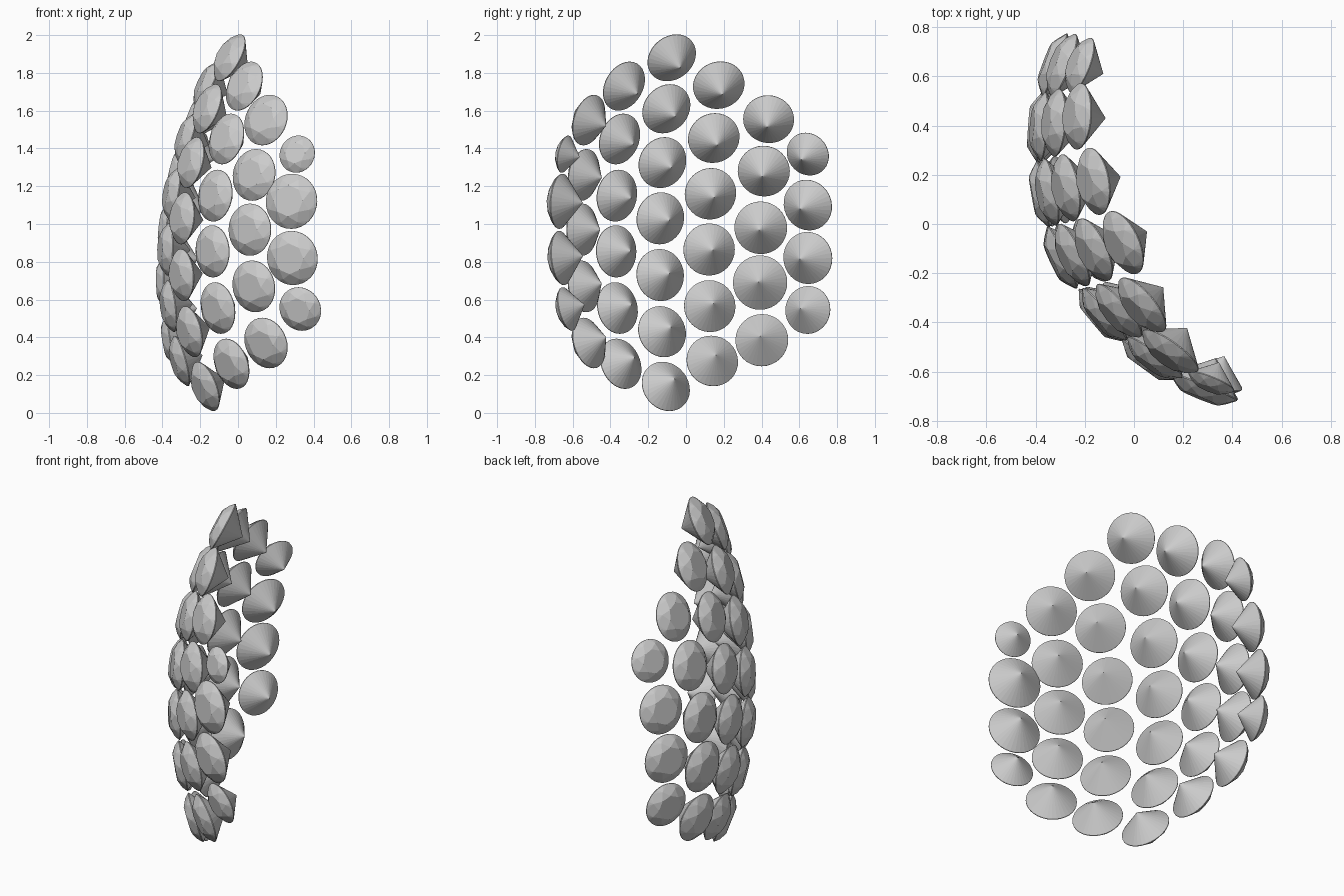
import bpy, math
from mathutils import Vector

if "Cube" in bpy.data.objects:
    bpy.data.objects.remove(bpy.data.objects["Cube"])


def gem_mesh():
    """Round brilliant cut of girdle radius 1, table facing +z, point at -z."""
    n = 32
    verts, faces = [], []

    def ring(count, r, z, off=0.0):
        start = len(verts)
        for i in range(count):
            a = 2 * math.pi * (i + off) / count
            verts.append((r * math.cos(a), r * math.sin(a), z))
        return start

    low = ring(n, 1.0, -0.015)
    top = ring(n, 1.0, 0.015)
    mid = ring(8, 0.83, 0.185, 0.5)
    table = ring(8, 0.57, 0.33)
    culet = len(verts)
    verts.append((0, 0, -0.86))
    # pavilion cone and thin girdle band
    for i in range(n):
        j = (i + 1) % n
        faces.append((culet, low + j, low + i))
        faces.append((low + i, low + j, top + j, top + i))
    # crown: star triangles, kites and upper girdle triangles
    for k in range(8):
        k1, km = (k + 1) % 8, (k - 1) % 8
        faces.append((table + k, mid + k, table + k1))
        faces.append((table + k, mid + km, top + 4 * k, mid + k))
        for s in range(4):
            faces.append((mid + k, top + 4 * k + s, top + (4 * k + s + 1) % n))
    faces.append(tuple(table + k for k in range(8)))
    me = bpy.data.meshes.new("gem")
    me.from_pydata(verts, [], faces)
    me.update()
    return me


# columns across the curved shell:
# x, y, facing angle, y drift, height of deepest point, gem heights, gem radii
R = 0.138
columns = [
    (0.280, -0.665, 68, 0.18, 1.00, (1.37, 1.12, 0.82, 0.55), (0.100, 0.146, 0.144, 0.118)),
    (0.063, -0.550, 54, 0.10, 0.96, (1.55, 1.26, 0.97, 0.67, 0.37), (R,) * 5),
    (-0.135, -0.370, 40, 0.06, 0.90, (1.73, 1.45, 1.15, 0.855, 0.555, 0.26), (R,) * 6),
    (-0.298, -0.138, 25, 0.06, 0.86, (1.88, 1.61, 1.325, 1.03, 0.73, 0.43, 0.14), (R,) * 7),
    (-0.370, 0.122, 10, 0.06, 0.81, (1.735, 1.455, 1.16, 0.865, 0.565, 0.275), (R,) * 6),
    (-0.382, 0.392, -4, 0.07, 0.75, (1.555, 1.28, 0.98, 0.69, 0.385), (0.135, R, 0.14, 0.144, 0.14)),
    (-0.325, 0.645, -21, 0.00, 0.70, (1.37, 1.10, 0.82, 0.545), (0.118, 0.136, 0.138, 0.127)),
]
BEND = 0.245

mesh = gem_mesh()
for c, (x0, y0, ang, drift, zc, heights, radii) in enumerate(columns):
    a = math.radians(ang)
    for i, (z, r) in enumerate(zip(heights, radii)):
        d = z - zc
        ob = bpy.data.objects.new(f"gem_col{c + 1}_{i + 1}", mesh)
        ob.location = (x0 + BEND * d * d, y0 + drift * d * d, z)
        # gem faces outward along the shell normal
        nz = 2 * d * (BEND * math.cos(a) + drift * math.sin(a))
        normal = Vector((-math.cos(a), -math.sin(a), nz))
        ob.rotation_euler = normal.to_track_quat('Z', 'Y').to_euler()
        ob.scale = (r, r, r)
        bpy.context.collection.objects.link(ob)
